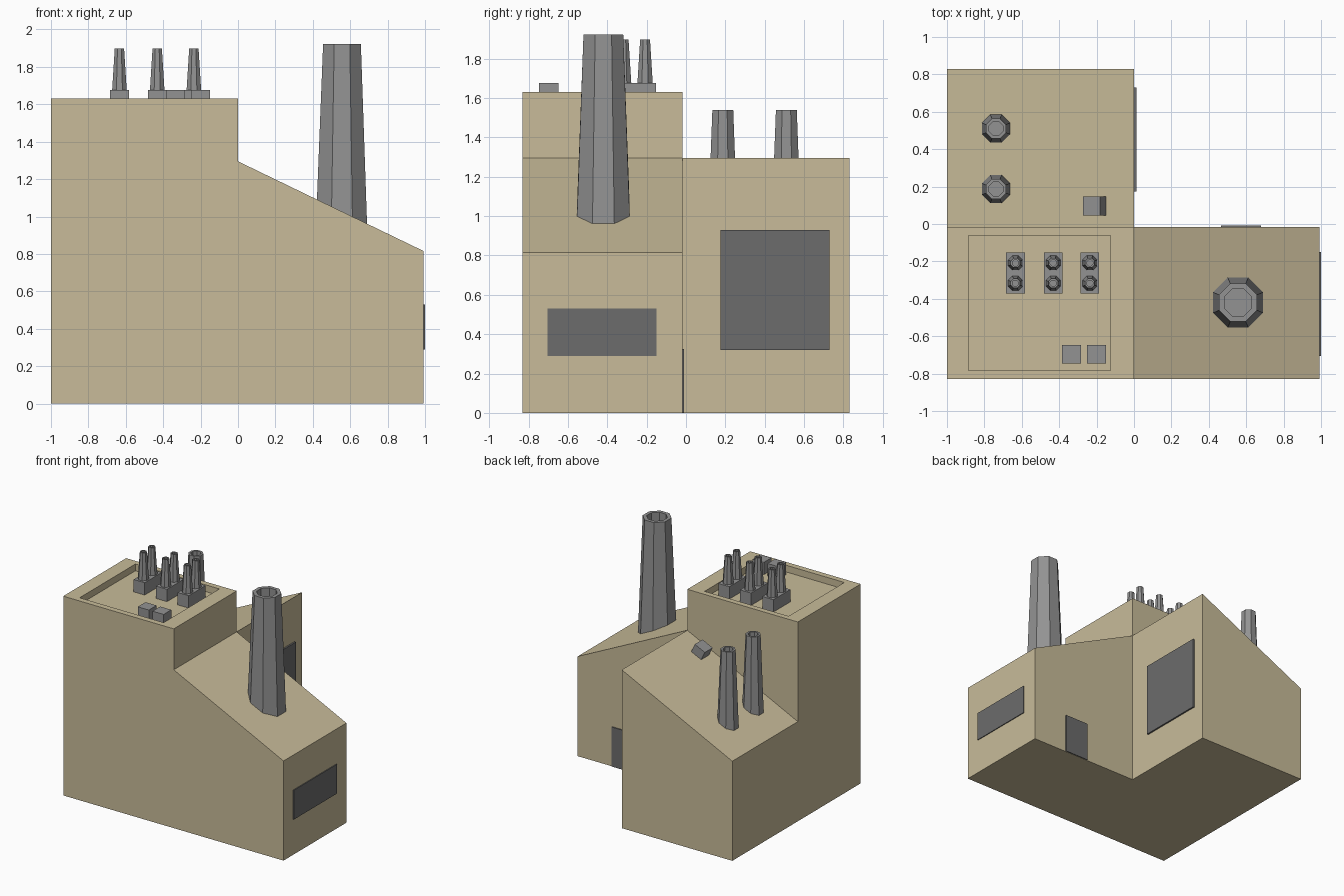
import bpy, bmesh, math
from mathutils import Matrix, Vector

if "Cube" in bpy.data.objects:
    bpy.data.objects.remove(bpy.data.objects["Cube"])

WALL_Y, END_X, EAVE, RIDGE, TOP = -0.017, 0.993, 0.815, 1.295, 1.63
SLOPE = (RIDGE - EAVE) / END_X
FLOOR = 1.575


def material(name, rgb):
    m = bpy.data.materials.new(name)
    m.diffuse_color = (*rgb, 1)
    m.use_nodes = True
    m.node_tree.nodes["Principled BSDF"].inputs["Base Color"].default_value = m.diffuse_color
    return m


TAN = material("tan_wall", (0.58, 0.50, 0.32))
GREY = material("mid_grey", (0.29, 0.29, 0.29))
DARK = material("dark_grey", (0.15, 0.15, 0.15))


def finish(bm, name, mat):
    bmesh.ops.recalc_face_normals(bm, faces=bm.faces[:])
    me = bpy.data.meshes.new(name)
    bm.to_mesh(me)
    bm.free()
    me.materials.append(mat)
    ob = bpy.data.objects.new(name, me)
    bpy.context.collection.objects.link(ob)
    return ob


def prism(name, profile, y0, y1, mat):
    """Extrude an x-z profile from y0 to y1."""
    bm = bmesh.new()
    face = bm.faces.new([bm.verts.new((x, y0, z)) for x, z in profile])
    ext = bmesh.ops.extrude_face_region(bm, geom=[face])
    moved = [v for v in ext["geom"] if isinstance(v, bmesh.types.BMVert)]
    bmesh.ops.translate(bm, vec=(0, y1 - y0, 0), verts=moved)
    return finish(bm, name, mat)


def box(name, lo, hi, mat, tilt=0):
    lo, hi = Vector(lo), Vector(hi)
    bm = bmesh.new()
    bmesh.ops.create_cube(bm, size=1, matrix=Matrix.Translation((lo + hi) / 2)
                          @ Matrix.Rotation(tilt, 4, 'Y')
                          @ Matrix.Diagonal((*(hi - lo), 1)))
    return finish(bm, name, mat)


def stack(name, x, y, r0, r1, r_in, top, base, depth, sides=8):
    """Hollow tapered chimney; radii are flat-to-centre, base(x) gives foot height."""
    k = 1 / math.cos(math.pi / sides)
    bm = bmesh.new()

    def ring(r, height):
        out = []
        for i in range(sides):
            a = 2 * math.pi * (i + 0.5) / sides
            px = x + r * k * math.cos(a)
            out.append(bm.verts.new((px, y + r * k * math.sin(a), height(px))))
        return out

    rings = [ring(r0, base), ring(r1, lambda _: top),
             ring(r_in, lambda _: top), ring(r_in, lambda _: top - depth)]
    for a, b in zip(rings, rings[1:]):
        for i in range(sides):
            j = (i + 1) % sides
            bm.faces.new((a[i], a[j], b[j], b[i]))
    bm.faces.new(rings[0])
    bm.faces.new(rings[-1])
    return finish(bm, name, GREY)


# Main block: tower plus sloped right wing
main = prism("tower_and_right_wing",
             [(-1, 0), (END_X, 0), (END_X, EAVE), (0, RIDGE), (0, TOP), (-1, TOP)],
             -0.83, WALL_Y, TAN)

# Sunken roof inside the parapet
cutter = box("roof_recess_cutter", (-0.885, -0.783, FLOOR), (-0.125, -0.062, 1.8), TAN)
cutter.hide_render = True
cutter.hide_viewport = True
cut = main.modifiers.new("roof_recess", 'BOOLEAN')
cut.operation, cut.solver, cut.object = 'DIFFERENCE', 'EXACT', cutter

# Back wing, sloping down to the left
prism("back_wing", [(-1, 0), (0, 0), (0, RIDGE), (-1, EAVE)], WALL_Y, 0.83, TAN)

# Windows and door
box("end_window", (0.98, -0.705, 0.29), (1.0, -0.15, 0.53), DARK)
box("back_wing_window", (-0.01, 0.175, 0.32), (0.013, 0.73, 0.93), DARK)
box("door", (0.464, WALL_Y - 0.01, 0.002), (0.68, -0.009, 0.325), DARK)

# Large chimney and two medium chimneys standing on the sloped roofs
stack("large_chimney", 0.556, -0.42, 0.134, 0.101, 0.073, 1.922,
      lambda px: RIDGE - SLOPE * px - 0.004, 0.12)
for y in (0.187, 0.51):
    stack("medium_chimney", -0.738, y, 0.075, 0.053, 0.037, 1.54,
          lambda px: RIDGE + (RIDGE - EAVE) * px - 0.004, 0.08)

# Tower roof: three plinths, each with a pair of small stacks
for x in (-0.634, -0.432, -0.236):
    box("stack_plinth", (x - 0.05, -0.372, FLOOR), (x + 0.05, -0.152, 1.676), GREY)
    for y in (-0.317, -0.208):
        stack("small_stack", x, y, 0.039, 0.025, 0.016, 1.897, lambda px: 1.675, 0.05)

# Roof vents on the tower, and one tilted with the back wing roof
for x in (-0.334, -0.2):
    box("roof_vent", (x - 0.05, -0.747, FLOOR), (x + 0.05, -0.648, 1.676), GREY)
box("tilted_vent", (-0.256, 0.046, 1.175), (-0.156, 0.146, 1.275), GREY,
    tilt=-math.atan(RIDGE - EAVE))
